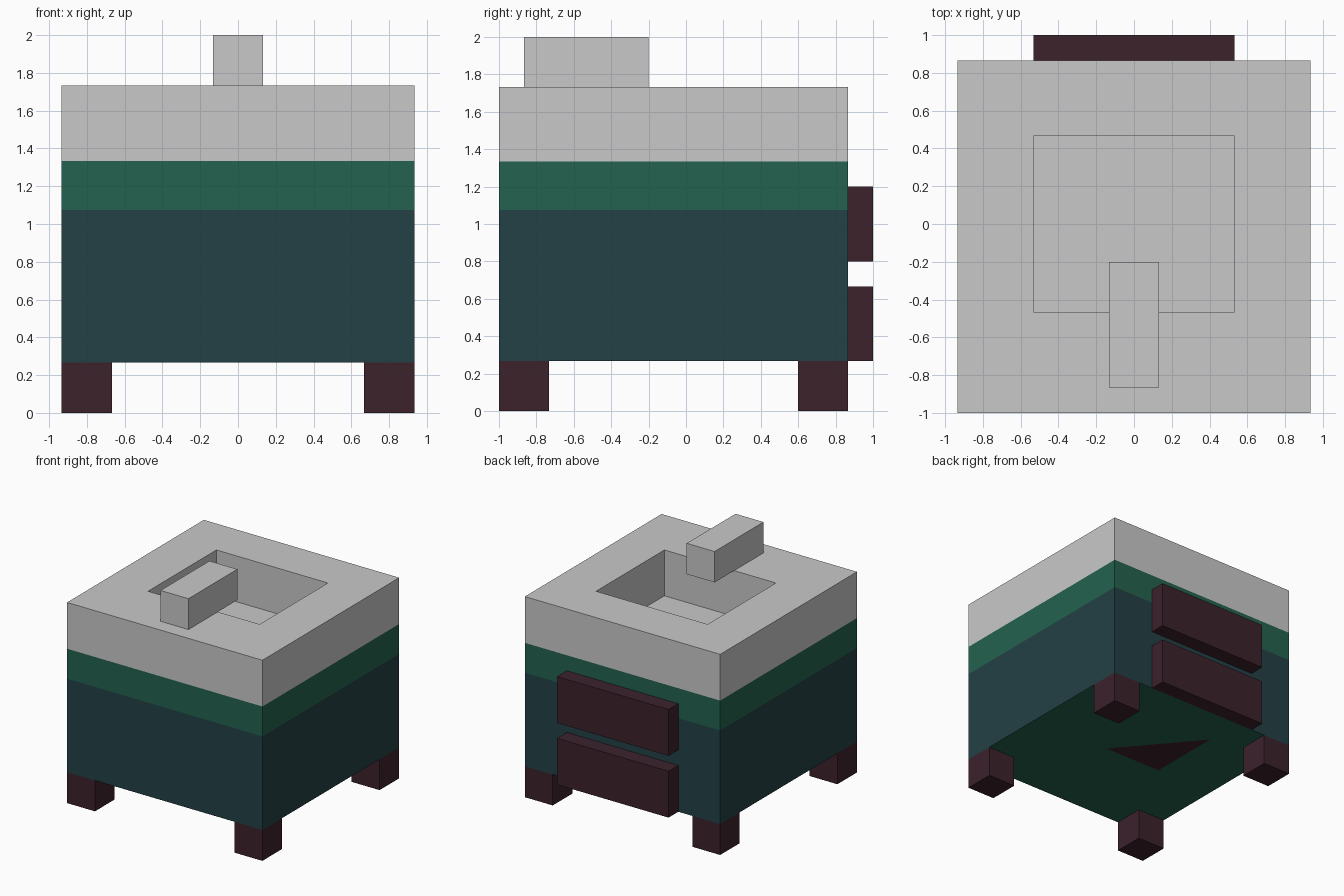
import bpy, bmesh

if "Cube" in bpy.data.objects:
    bpy.data.objects.remove(bpy.data.objects["Cube"])

U = 2 / 30  # the model sits on a regular grid, 30 steps to its longest side


def material(name, rgb):
    """Flat material from an 8-bit sRGB colour."""
    lin = [((c / 255 + 0.055) / 1.055) ** 2.4 for c in rgb]
    m = bpy.data.materials.new(name)
    m.diffuse_color = (*lin, 1)
    m.use_nodes = True
    m.node_tree.nodes["Principled BSDF"].inputs["Base Color"].default_value = m.diffuse_color
    return m


GREY = material("light grey", (201, 201, 201))
GREEN = material("green", (35, 98, 78))
TEAL = material("dark teal", (35, 64, 70))
MAROON = material("dark maroon", (60, 34, 44))


def loft(name, rings, mats, rule=None):
    """Bridge rectangular rings (x0, x1, y0, y1, z) and cap both ends."""
    bm = bmesh.new()
    loops = [[bm.verts.new(p) for p in
              ((x0, y0, z), (x1, y0, z), (x1, y1, z), (x0, y1, z))]
             for x0, x1, y0, y1, z in rings]
    for a, b in zip(loops, loops[1:]):
        for i in range(4):
            j = (i + 1) % 4
            bm.faces.new((a[i], a[j], b[j], b[i]))
    bm.faces.new(loops[0][::-1])
    bm.faces.new(loops[-1])
    bmesh.ops.recalc_face_normals(bm, faces=bm.faces)
    if rule:
        for f in bm.faces:
            f.material_index = rule(f)
    me = bpy.data.meshes.new(name)
    bm.to_mesh(me)
    bm.free()
    for m in mats:
        me.materials.append(m)
    ob = bpy.data.objects.new(name, me)
    bpy.context.collection.objects.link(ob)
    return ob


def box(name, x, y, z, mat):
    """Box from ranges given in grid steps."""
    return loft(name, [(x[0] * U, x[1] * U, y[0] * U, y[1] * U, h * U) for h in z], [mat])


# cabinet: teal walls, green upper band and green underside
outer = (-14 * U, 14 * U, -15 * U, 13 * U)
low, band, rim, top = 4 * U, 1.075, 20 * U, 26 * U
loft("cabinet", [(*outer, low), (*outer, band), (*outer, rim)], [TEAL, GREEN],
     lambda f: int(f.calc_center_median().z > band or f.normal.z < -0.5))

# stone counter with a sunken basin (its floor sits just above the cabinet top)
inner = (-8 * U, 8 * U, -7 * U, 7 * U)
loft("basin_counter", [(*outer, rim), (*outer, top), (*inner, top), (*inner, rim + 0.004)], [GREY])

# spout reaching over the basin
box("spout", (-2, 2), (-13, -3), (26, 30), GREY)

# four feet
for side, xs in (("left", (-14, -10)), ("right", (10, 14))):
    for end, ys in (("front", (-15, -11)), ("back", (9, 13))):
        box(f"{end}_{side}_foot", xs, ys, (0, 4), MAROON)

# two drawers on the back
for label, zs in (("lower", (4, 10)), ("upper", (12, 18))):
    box(f"{label}_drawer", (-8, 8), (13, 15), zs, MAROON)

# dark triangular patch under the cabinet
me = bpy.data.meshes.new("underside_patch")
z = low - 0.003
me.from_pydata([(-0.37, -0.13, z), (-0.37, 0.53, z), (0.185, -0.13, z)], [], [(0, 1, 2)])
me.materials.append(MAROON)
bpy.context.collection.objects.link(bpy.data.objects.new("underside_patch", me))
